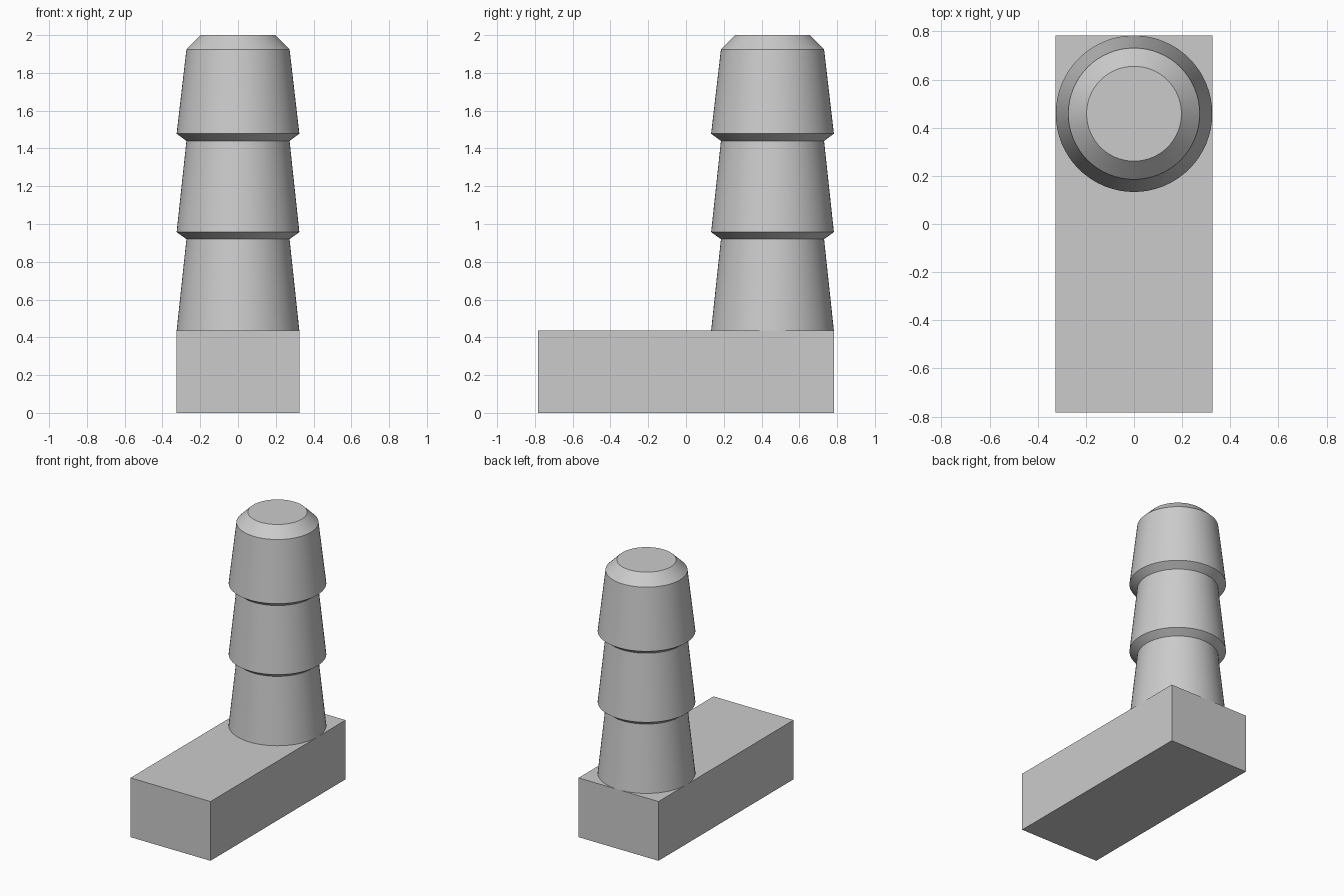
import bpy, bmesh, math
from mathutils import Matrix, Vector

if "Cube" in bpy.data.objects:
    bpy.data.objects.remove(bpy.data.objects["Cube"], do_unlink=True)

grey = bpy.data.materials.new("plain grey")
grey.use_nodes = True
colour = (0.6, 0.6, 0.6, 1)
grey.diffuse_color = colour
grey.node_tree.nodes["Principled BSDF"].inputs["Base Color"].default_value = colour

WIDTH, DEPTH, BASE_H = 0.65, 1.566, 0.435
RADIUS, NECK, TIP = 0.325, 0.273, 0.197
POST_Y = DEPTH / 2 - RADIUS


def add_object(name, bm):
    bmesh.ops.recalc_face_normals(bm, faces=bm.faces[:])
    mesh = bpy.data.meshes.new(name)
    bm.to_mesh(mesh)
    bm.free()
    mesh.materials.append(grey)
    obj = bpy.data.objects.new(name, mesh)
    bpy.context.collection.objects.link(obj)
    return obj


# Rectangular base block
bm = bmesh.new()
bmesh.ops.create_cube(bm, size=1)
bmesh.ops.scale(bm, vec=(WIDTH, DEPTH, BASE_H), verts=bm.verts[:])
bmesh.ops.translate(bm, vec=(0, 0, BASE_H / 2), verts=bm.verts[:])
add_object("base_block", bm)

# Barbed post: stacked tapering rings, capped at both ends
profile = [(RADIUS, BASE_H), (NECK, 0.92), (RADIUS, 0.957), (NECK, 1.44),
           (RADIUS, 1.478), (NECK, 1.925), (TIP, 2.0)]
bm = bmesh.new()
sides = 64
rings = []
for radius, z in profile:
    place = Matrix.Translation(Vector((0, POST_Y, z)))
    rings.append(bmesh.ops.create_circle(bm, segments=sides, radius=radius, matrix=place)["verts"])
for low, high in zip(rings, rings[1:]):
    for i in range(sides):
        j = (i + 1) % sides
        bm.faces.new((low[i], low[j], high[j], high[i]))
bm.faces.new(rings[0])
bm.faces.new(rings[-1])
post = add_object("barbed_post", bm)

# Smooth sides with crisp barb edges
bpy.ops.object.select_all(action="DESELECT")
post.select_set(True)
bpy.context.view_layer.objects.active = post
bpy.ops.object.shade_smooth_by_angle(angle=math.radians(25))
